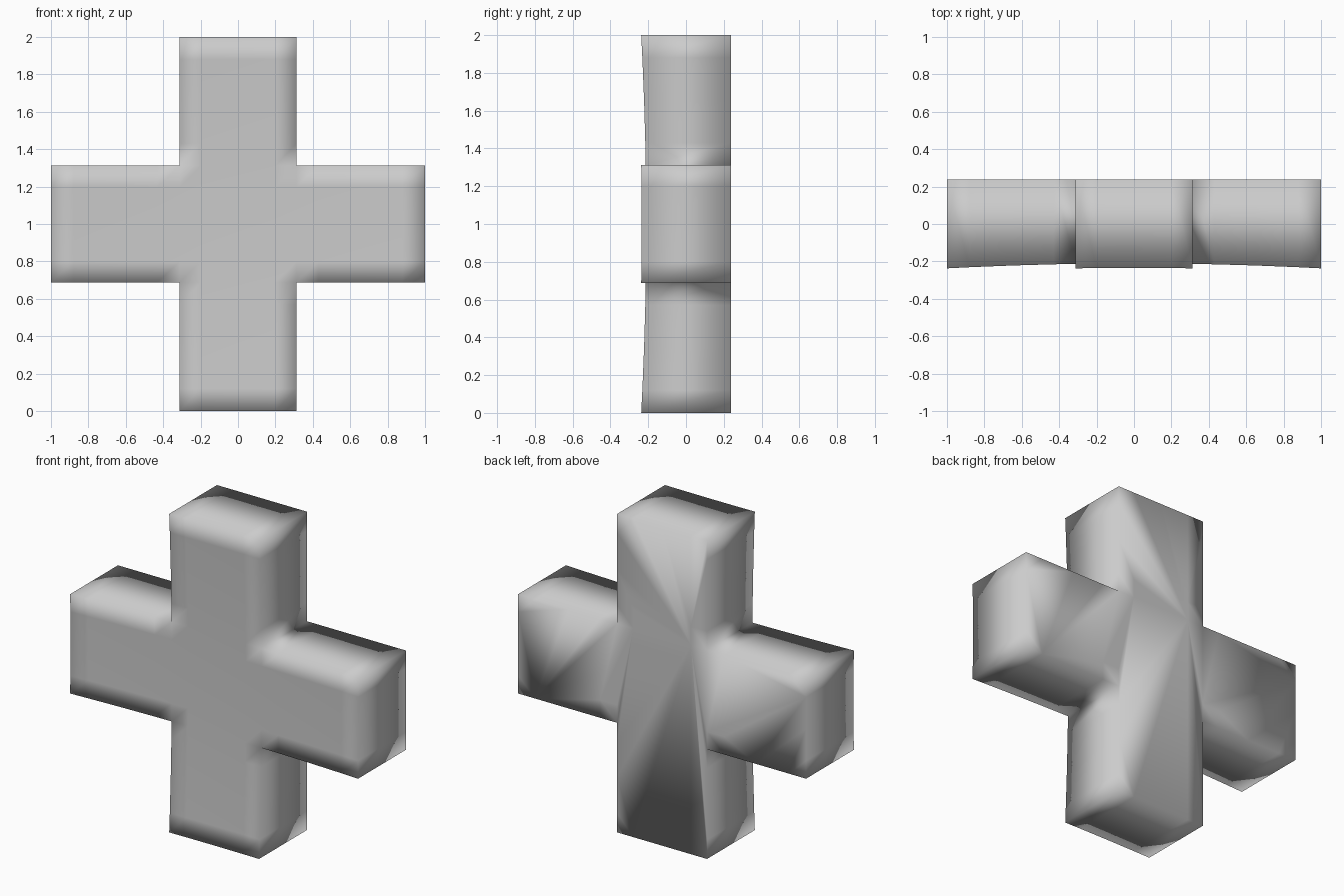
import bpy, bmesh

if "Cube" in bpy.data.objects:
    bpy.data.objects.remove(bpy.data.objects["Cube"])

ARM = 0.312     # half width of each arm
BACK = 0.237    # flat back plane


def front_y(x, z):
    # shallow spherical dish, lowest at the middle of the cross
    return -0.208 - 0.0265 * (x * x + z * z)


half = [0.0, 0.2, ARM, 0.43, 0.65, 0.88, 1.0]
steps = [-v for v in half[:0:-1]] + half

# Dished front made of a grid, keeping only the cells of the plus shape
bm = bmesh.new()
verts = {}


def vert(x, z):
    if (x, z) not in verts:
        verts[x, z] = bm.verts.new((x, front_y(x, z), z + 1))
    return verts[x, z]


for x0, x1 in zip(steps, steps[1:]):
    for z0, z1 in zip(steps, steps[1:]):
        if abs(x0 + x1) / 2 < ARM or abs(z0 + z1) / 2 < ARM:
            bm.faces.new([vert(x0, z0), vert(x1, z0), vert(x1, z1), vert(x0, z1)])

# Thickness: extrude to a flat back
front = set(bm.verts)
geom = bmesh.ops.extrude_face_region(bm, geom=bm.faces[:], use_keep_orig=True)["geom"]
back = [g for g in geom if isinstance(g, bmesh.types.BMVert)]
for v in back:
    v.co.y = BACK

# Merge the flat back and side walls into single faces
edges = [e for e in bm.edges if not (e.verts[0] in front and e.verts[1] in front)]
bmesh.ops.dissolve_limit(bm, angle_limit=0.02, verts=back, edges=edges)
bmesh.ops.recalc_face_normals(bm, faces=bm.faces[:])
for f in bm.faces:
    f.smooth = True

mesh = bpy.data.meshes.new("cross_block")
bm.to_mesh(mesh)
bm.free()
cross = bpy.data.objects.new("cross_block", mesh)
bpy.context.collection.objects.link(cross)
